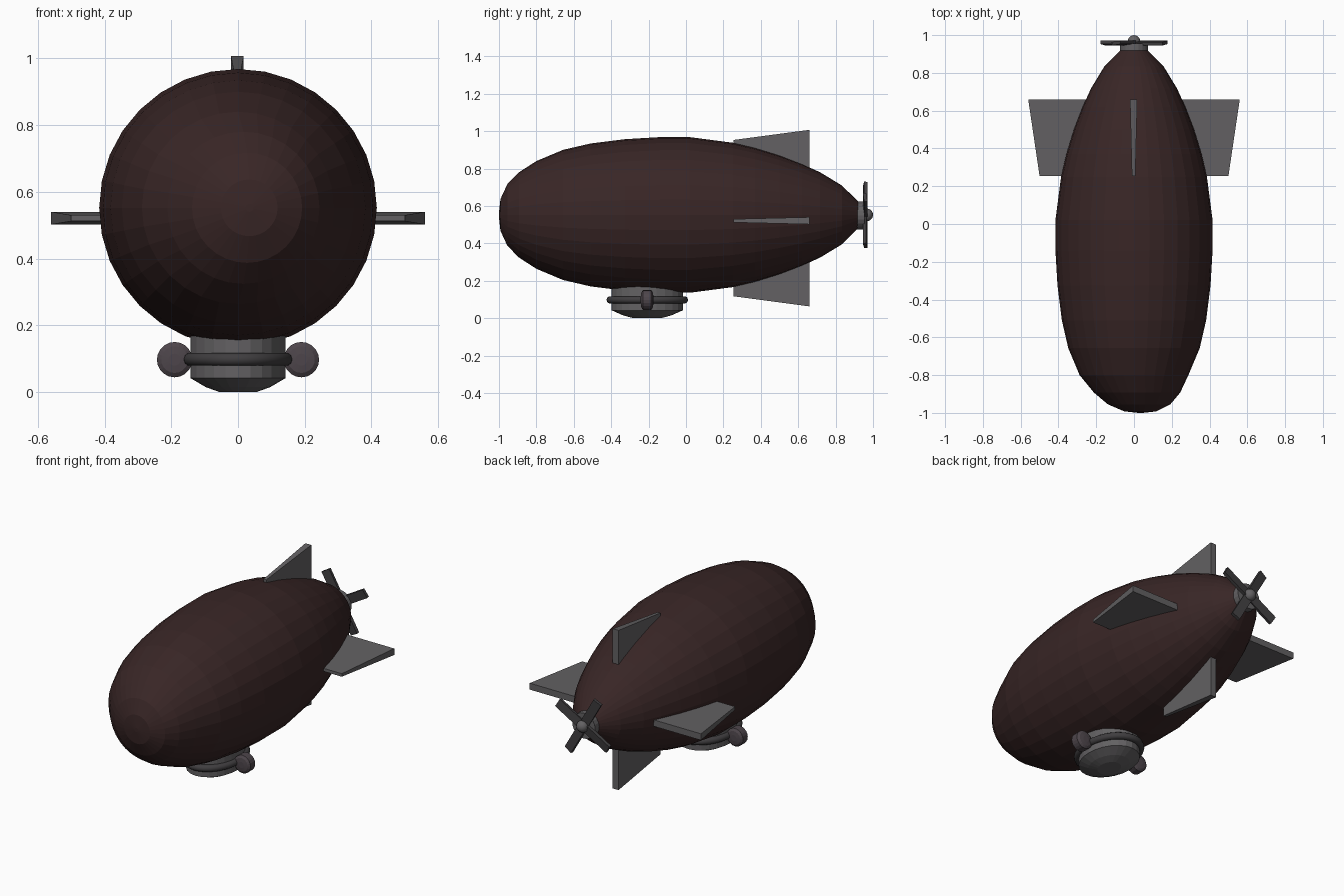
import bpy, bmesh, math
from mathutils import Matrix, Vector

if "Cube" in bpy.data.objects:
    bpy.data.objects.remove(bpy.data.objects["Cube"])


def material(name, rgb):
    m = bpy.data.materials.new(name)
    m.diffuse_color = (*rgb, 1)
    m.use_nodes = True
    m.node_tree.nodes["Principled BSDF"].inputs["Base Color"].default_value = m.diffuse_color
    return m


HULL = material("dark brown", (0.040, 0.019, 0.019))
GREY = material("mid grey", (0.125, 0.120, 0.125))
DARK = material("dark grey", (0.050, 0.047, 0.050))
ENGINE = material("plum grey", (0.075, 0.060, 0.070))


def finish(name, bm, mat, smooth=None):
    bmesh.ops.recalc_face_normals(bm, faces=bm.faces)
    me = bpy.data.meshes.new(name)
    bm.to_mesh(me)
    bm.free()
    ob = bpy.data.objects.new(name, me)
    bpy.context.collection.objects.link(ob)
    me.materials.append(mat)
    if smooth:
        bpy.ops.object.select_all(action='DESELECT')
        ob.select_set(True)
        bpy.context.view_layer.objects.active = ob
        bpy.ops.object.shade_smooth_by_angle(angle=math.radians(smooth))
    return ob


def loft(name, rings, mat, smooth=None, closed=False):
    """Skin a list of equal-length point rings, capping the ends unless closed."""
    bm = bmesh.new()
    vs = [[bm.verts.new(p) for p in r] for r in rings]
    n = len(vs[0])
    pairs = list(zip(vs, vs[1:])) + ([(vs[-1], vs[0])] if closed else [])
    for a, b in pairs:
        for i in range(n):
            j = (i + 1) % n
            bm.faces.new((a[i], a[j], b[j], b[i]))
    if not closed:
        bm.faces.new(vs[0])
        bm.faces.new(vs[-1])
    return finish(name, bm, mat, smooth)


def circle_y(cx, y, cz, r, n):
    return [(cx + r * math.cos(2 * math.pi * i / n), y, cz + r * math.sin(2 * math.pi * i / n))
            for i in range(n)]


def circle_z(cy, z, rx, ry, n):
    return [(rx * math.cos(2 * math.pi * i / n), cy + ry * math.sin(2 * math.pi * i / n), z)
            for i in range(n)]


# Hull: lathe along y, nose leaning slightly to +x
profile = [(-1.0, .012), (-.992, .085), (-.955, .165), (-.893, .228), (-.80, .288), (-.657, .348),
           (-.51, .382), (-.326, .405), (-.14, .416), (.02, .416), (.25, .386), (.37, .358),
           (.50, .318), (.62, .272), (.717, .228), (.834, .157), (.92, .072)]
loft("hull", [circle_y(.035 * max(0, (-y - .8) / .2), y, .552, r, 32) for y, r in profile], HULL)

# Tail collar and propeller hub
loft("tail_collar", [circle_y(0, y, .55, .075, 20) for y in (.90, .955)], GREY)
bm = bmesh.new()
bmesh.ops.create_uvsphere(bm, u_segments=16, v_segments=10, radius=.034,
                          matrix=Matrix.Translation((0, .966, .552)))
finish("propeller_hub", bm, GREY, 40)

# Four propeller blades
for k in range(4):
    bm = bmesh.new()
    place = (Matrix.Translation((0, .958, .552))
             @ Matrix.Rotation(-math.radians(30 + 90 * k), 4, 'Y')
             @ Matrix.Rotation(math.radians(8), 4, 'X')
             @ Matrix.Translation((.10, 0, 0)) @ Matrix.Diagonal((.18, .018, .052, 1)))
    bmesh.ops.create_cube(bm, size=1, matrix=place)
    finish(f"propeller_blade_{k + 1}", bm, DARK)


# Tail fins: thin at the front, thicker and longer at the rear
def fin(name, direction, centre, front, rear):
    d = Vector(direction)
    side = Vector((d.z, 0, -d.x))
    rings = []
    for y, reach, half in ((.255, front, .009), (.66, rear, .019)):
        base = Vector((0, y, 0)) + centre
        rings.append([base + d * a + side * s for a, s in
                      ((.12, -half), (reach, -half), (reach, half), (.12, half))])
    loft(name, rings, GREY)


fin("right_fin", (1, 0, 0), Vector((0, 0, .521)), .50, .56)
fin("left_fin", (-1, 0, 0), Vector((0, 0, .521)), .50, .56)
fin("top_fin", (0, 0, 1), Vector((-.002, 0, .535)), .418, .472)
fin("bottom_fin", (0, 0, -1), Vector((-.002, 0, .535)), .418, .472)

# Gondola: oval tub with a tapered floor
GY = -.207
loft("gondola", [circle_z(GY, z, .143 * s, .19 * s, 24) for z, s in
                 ((0, .39), (.015, .68), (.042, 1), (.22, 1))], GREY)

# Bumper ring round the gondola
ring = []
for i in range(32):
    a = 2 * math.pi * i / 32
    ring.append([((.145 + .02 * math.cos(t)) * math.cos(a),
                  GY + (.198 + .02 * math.cos(t)) * math.sin(a),
                  .098 + .02 * math.sin(t)) for t in (2 * math.pi * j / 10 for j in range(10))])
loft("gondola_ring", ring, DARK, 50, closed=True)

# Side engines: short rounded drums with a small raised centre
for name, x in (("left_engine", -.19), ("right_engine", .19)):
    loft(name, [circle_y(x, -.208 + dy, .097, r, 20) for dy, r in
                ((-.034, .018), (-.031, .040), (-.022, .053), (.022, .053),
                 (.031, .040), (.034, .018))], ENGINE)
